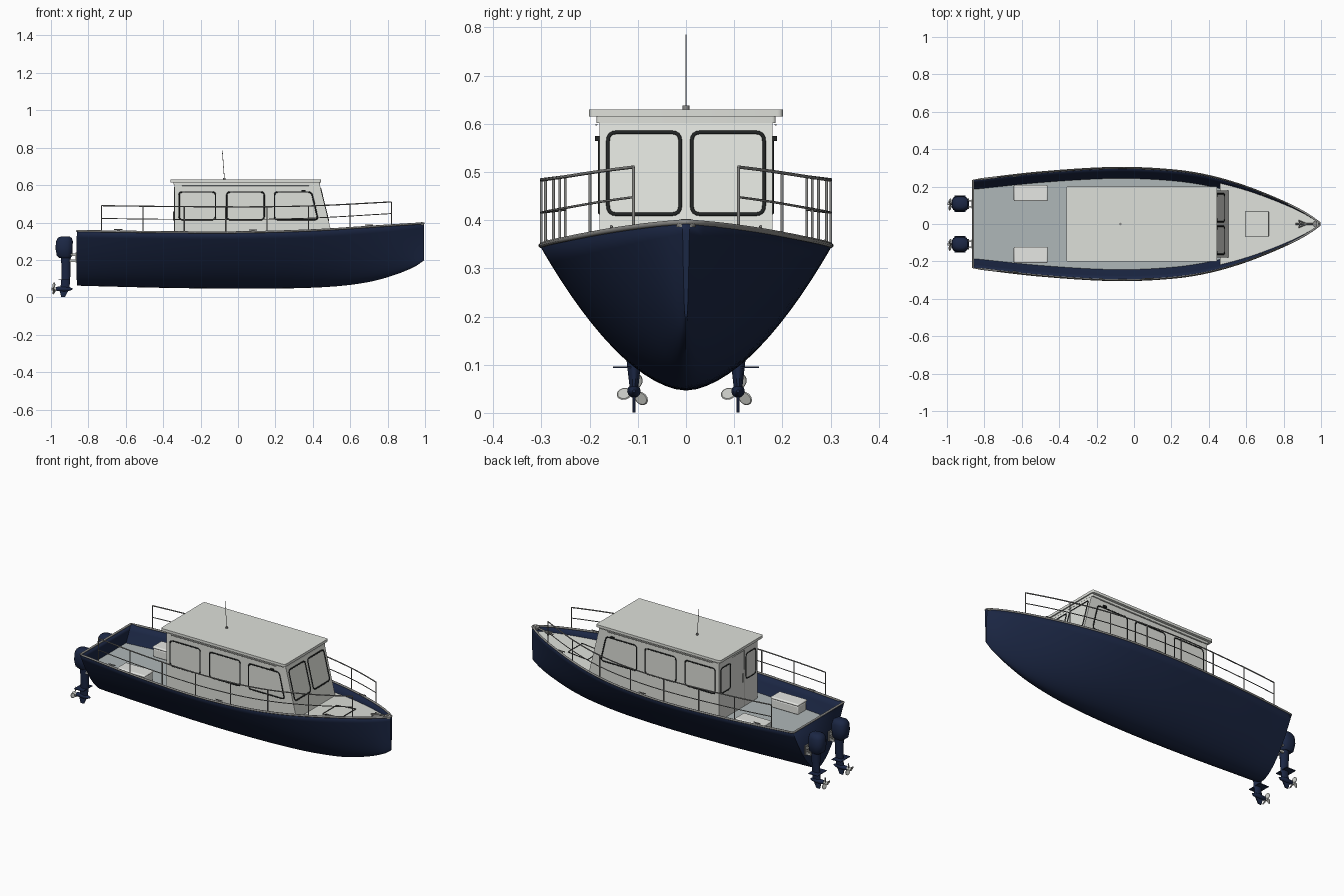
import bpy, bmesh, math
from mathutils import Vector, Matrix

if "Cube" in bpy.data.objects:
    bpy.data.objects.remove(bpy.data.objects["Cube"])


def material(name, rgb):
    m = bpy.data.materials.new(name)
    m.diffuse_color = (*rgb, 1)
    m.use_nodes = True
    m.node_tree.nodes["Principled BSDF"].inputs["Base Color"].default_value = m.diffuse_color
    return m


NAVY = material("navy", (0.011, 0.020, 0.058))
WHITE = material("off_white", (0.73, 0.745, 0.70))
BRIGHT = material("locker_white", (0.82, 0.83, 0.80))
DECK = material("deck_grey", (0.43, 0.475, 0.48))
METAL = material("rail_metal", (0.26, 0.26, 0.25))
BLACK = material("window_rubber", (0.015, 0.017, 0.017))
SILVER = material("silver", (0.55, 0.56, 0.53))


def mesh_object(name, verts, faces, mat, angle=40):
    bm = bmesh.new()
    vs = [bm.verts.new(v) for v in verts]
    for f in faces:
        bm.faces.new([vs[i] for i in f])
    bmesh.ops.remove_doubles(bm, verts=bm.verts, dist=1e-5)
    bmesh.ops.recalc_face_normals(bm, faces=bm.faces)
    me = bpy.data.meshes.new(name)
    bm.to_mesh(me)
    bm.free()
    me.materials.append(mat)
    me.polygons.foreach_set("use_smooth", [True] * len(me.polygons))
    me.set_sharp_from_angle(angle=math.radians(angle))
    ob = bpy.data.objects.new(name, me)
    bpy.context.collection.objects.link(ob)
    return ob


def loft(name, rings, mat, caps=True, closed=True, loop=False, angle=40):
    n, m = len(rings[0]), len(rings)
    faces = []
    for i in range(m if loop else m - 1):
        for j in range(n if closed else n - 1):
            a, b = i * n, ((i + 1) % m) * n
            faces.append((a + j, a + (j + 1) % n, b + (j + 1) % n, b + j))
    if caps and not loop:
        faces += [tuple(range(n)), tuple(range((m - 1) * n, m * n))]
    return mesh_object(name, [p for r in rings for p in r], faces, mat, angle)


def box(name, x0, x1, y0, y1, z0, z1, mat, bevel=0.0):
    ring = lambda z: [(x0, y0, z), (x1, y0, z), (x1, y1, z), (x0, y1, z)]
    ob = loft(name, [ring(z0), ring(z1)], mat)
    if bevel:
        b = ob.modifiers.new("bevel", "BEVEL")
        b.width, b.segments = bevel, 3
    return ob


def tube(name, pts, r, mat, closed=False, ref=None, sides=8):
    pts = [Vector(p) for p in pts]
    n, rings = len(pts), []
    for i, p in enumerate(pts):
        a = pts[i - 1] if closed or i else p
        b = pts[(i + 1) % n] if closed or i < n - 1 else p
        t = (b - a).normalized()
        up = Vector(ref) if ref else Vector((0, 0, 1)) if abs(t.z) < 0.8 else Vector((1, 0, 0))
        s = t.cross(up).normalized()
        u = s.cross(t)
        rings.append([p + r * (math.cos(k) * s + math.sin(k) * u)
                      for k in (math.tau * (j + 0.5) / sides for j in range(sides))])
    return loft(name, rings, mat, loop=closed, angle=50)


def curve(table):
    """Smooth interpolation through (x, value) pairs."""
    def f(x):
        i = max(k for k in range(len(table) - 1) if k == 0 or table[k][0] <= x)
        sl = lambda a: ((table[min(a + 1, len(table) - 1)][1] - table[max(a - 1, 0)][1]) /
                        (table[min(a + 1, len(table) - 1)][0] - table[max(a - 1, 0)][0]))
        (xa, va), (xb, vb) = table[i], table[i + 1]
        h = xb - xa
        t = (x - xa) / h
        return ((2*t**3 - 3*t**2 + 1) * va + (t**3 - 2*t**2 + t) * h * sl(i)
                + (3*t**2 - 2*t**3) * vb + (t**3 - t**2) * h * sl(i + 1))
    return f


# Hull lines
BOW = .993
beam = curve([(-.86, .235), (-.5, .276), (-.1, .3), (.2, .288), (.4, .257), (.6, .199), (.8, .118), (.92, .057), (BOW, .006)])
sheer = curve([(-.86, .355), (-.4, .349), (0, .348), (.4, .359), (.8, .384), (BOW, .396)])
keel = curve([(-.86, .065), (-.3, .052), (.2, .05), (.5, .06), (.7, .085), (.85, .127), (.95, .17), (BOW, .2)])
POW = 1.75


def width(x, z):
    return beam(x) * max(0, (z - keel(x)) / (sheer(x) - keel(x))) ** (1 / POW)


def span(a, b, n):
    return [a + (b - a) * i / n for i in range(n + 1)]


# Hull shell with transom
N = 14
sections = [[(x, beam(x) * u, keel(x) + (sheer(x) - keel(x)) * abs(u) ** POW)
             for u in span(-1, 1, 2 * N)] for x in span(-.86, BOW, 48)]
hull = loft("hull", sections, NAVY, closed=False)
s = hull.modifiers.new("thickness", "SOLIDIFY")
s.thickness, s.offset = 0.006, 0

# Gunwale cap around the sheer
edge = [(x, beam(x), sheer(x)) for x in span(-.86, BOW, 44)]
tube("gunwale", edge + [(x, -y, z) for x, y, z in reversed(edge)], .0058, METAL, closed=True, ref=(0, 0, 1))

# Cockpit sole and raised foredeck
SOLE = .262
fore = lambda x: sheer(x) - .045 + .015 * (x - .46) / .5


def deck(name, x0, x1, height, mat):
    rows = []
    for x in span(x0, x1, 24):
        w = width(x, height(x))
        rows.append([(x, -w, height(x)), (x, 0, height(x)), (x, w, height(x))])
    return loft(name, rows, mat, caps=False, closed=False)


deck("cockpit_sole", -.858, .465, lambda x: SOLE, DECK)
deck("foredeck", .46, .985, fore, WHITE)
w0, w1 = width(.46, SOLE), width(.46, fore(.46))
mesh_object("foredeck_step", [(.46, -w0, SOLE), (.46, w0, SOLE), (.46, w1, fore(.46)), (.46, -w1, fore(.46))],
            [(0, 1, 2, 3)], WHITE)

# Cabin with sloping windscreen
slope = lambda z: .434 + (.615 - z) * .245
AFT, HW = -.34, .18
loft("cabin", [[(AFT, -HW, z), (slope(z), -HW, z), (slope(z), HW, z), (AFT, HW, z)] for z in (SOLE, .615)], WHITE)


# Roof with rounded corners
def rounded(corners, r, steps=4):
    out, n = [], len(corners)
    for i in range(n):
        p, a, b = Vector(corners[i]), Vector(corners[i - 1]), Vector(corners[(i + 1) % n])
        s, e = p + (a - p).normalized() * r, p + (b - p).normalized() * r
        out += [s * (1 - t)**2 + p * 2 * t * (1 - t) + e * t * t for t in span(0, 1, steps)]
    return out


def rect(a, b, c, d):
    return [(a, c), (b, c), (b, d), (a, d)]


def slab(name, outline, z0, z1, mat):
    return loft(name, [[(p.x, p.y, z) for p in outline] for z in (z0, z1)], mat)


slab("roof", rounded(rect(-.362, .445, -.201, .201), .012), .615, .63, WHITE)
slab("roof_trim", rounded(rect(-.346, .438, -.186, .186), .008), .602, .616, WHITE)


# Window frames, mostly sunk into the walls
def frame(name, corners, place, ref, r=.004):
    tube(name, [place(p.x, p.y) for p in rounded(corners, .018)], r, BLACK, closed=True, ref=ref, sides=8)


for s in (-1, 1):
    wall = lambda u, v: (u, s * (HW - .0015), v)
    for k, (a, b) in enumerate(((-.315, -.12), (-.06, .14))):
        frame(f"side_window_{k}", rect(a, b, .415, .563), wall, (0, 1, 0))
    frame("side_window_front", [(.195, .415), (.428, .415), (.393, .563), (.195, .563)], wall, (0, 1, 0))
    frame("windscreen_frame", rect(s * .012, s * .162, .412, .582), lambda u, v: (slope(v) - .001, u, v), (1, 0, .245))
    frame("aft_window", rect(s * .072, s * .162, .415, .563), lambda u, v: (AFT + .0015, u, v), (1, 0, 0))
    # Navigation lights and grab rails
    box("side_light", .34, .36, s * .18, s * .189, .564, .575, BLACK)
    tube("grab_rail", [(-.3, s * .186, .598), (.38, s * .186, .598)], .0022, SILVER)

# Aft door with handle
tube("door_frame", [(AFT, -.055, SOLE), (AFT, -.055, .59), (AFT, .055, .59), (AFT, .055, SOLE)],
     .0015, METAL, ref=(1, 0, 0), sides=6)
tube("door_handle", [(AFT - .004, -.038, .41), (AFT - .004, -.038, .46)], .003, METAL)

# Antenna
tube("antenna_base", [(-.073, 0, .629), (-.073, 0, .638)], .007, METAL, sides=12)
tube("antenna_whip", [(-.073, 0, .636), (-.084, 0, .785)], .0015, METAL, sides=6)

# Guard rails, posts and cleats
lift = lambda x: .137 - .012 * max(0, min(1, (x + .1) / .9))
for s in (-1, 1):
    for name, k in (("top_rail", 1), ("mid_rail", .5)):
        tube(name, [(x, s * beam(x), sheer(x) + lift(x) * k) for x in span(-.73, .82, 32)], .0034 if k == 1 else .0025, METAL)
    for x in span(-.73, .82, 7):
        tube("rail_post", [(x, s * beam(x), sheer(x)), (x, s * beam(x), sheer(x) + lift(x))], .0032, METAL)
    for x in (-.64, .08, .7):
        y = s * (beam(x) - .006)
        tube("cleat", [(x - .022, y, sheer(x) + .01), (x + .022, y, sheer(x) + .01)], .0028, METAL)
        box("cleat_foot", x - .008, x + .008, y - .003, y + .003, sheer(x), sheer(x) + .01, METAL)
    # Cockpit lockers
    ya, yb = sorted((s * .125, s * .205))
    box("locker", -.64, -.465, ya, yb, SOLE, .312, BRIGHT, .006)
    box("locker_lid", -.643, -.462, ya - .003, yb + .003, .312, .325, BRIGHT, .006)

# Foredeck hatch outline
tube("hatch_seal", [(p.x, p.y, fore(p.x) + .001) for p in rounded(rect(.595, .72, -.066, .066), .004)],
     .0022, BLACK, closed=True, ref=(0, 0, 1), sides=6)

# Anchor and bow roller
tube("anchor_shank", [(.865, 0, .378), (.985, 0, .397)], .005, METAL)
tube("anchor_stock", [(.885, -.022, .38), (.885, .022, .38)], .004, METAL)
for s in (-1, 1):
    tube("anchor_fluke", [(.925, 0, .387), (.88, s * .018, .382)], .004, METAL)
tube("bow_plate", [(.976, 0, .386), (.976, 0, .398)], .02, METAL, sides=16)
tube("bow_roller", [(.982, -.01, .397), (.982, .01, .397)], .006, SILVER, sides=12)


# Twin outboard motors
def oval(x, y, z, rx, ry, n=12, p=.75):
    c = lambda v: math.copysign(abs(v) ** p, v)
    return [(x + rx * c(math.cos(t)), y + ry * c(math.sin(t)), z)
            for t in (math.tau * (k + .5) / n for k in range(n))]


for y in (-.108, .108):
    loft("motor_cowl", [oval(x, y, z, rx, ry) for x, z, rx, ry in (
        (-.925, .21, .030, .026), (-.928, .222, .042, .037), (-.93, .262, .047, .043),
        (-.928, .3, .046, .040), (-.926, .318, .038, .032), (-.924, .326, .022, .018))], NAVY)
    loft("motor_leg", [oval(x, y, z, rx, ry, p=1) for x, z, rx, ry in (
        (-.92, .215, .027, .024), (-.92, .16, .025, .021), (-.92, .11, .024, .016), (-.925, .05, .025, .009))], NAVY)
    box("cavitation_plate", -.96, -.9, y - .044, y + .044, .093, .096, NAVY)
    loft("gear_case", [[(x, y + r * math.cos(t), .045 + r * math.sin(t))
                        for t in (math.tau * k / 12 for k in range(12))]
                       for x, r in ((-.885, .003), (-.9, .010), (-.925, .014), (-.965, .012), (-.972, .009))], NAVY)
    loft("skeg", [[(x0, y - .003, z), (x1, y - .003, z), (x1, y + .003, z), (x0, y + .003, z)]
                  for x0, x1, z in ((-.955, -.905, .04), (-.945, -.925, .001))], NAVY)
    # Transom bracket
    for dy in (-.016, .016):
        for z in (.195, .228):
            box("bracket_arm", -.9, -.86, y + dy - .005, y + dy + .005, z - .006, z + .006, SILVER)
    box("bracket_plate", -.87, -.862, y - .024, y + .024, .185, .24, METAL)
    tube("tilt_pin", [(-.889, y - .028, .228), (-.889, y + .028, .228)], .006, METAL)
    # Propeller
    tube("propeller_hub", [(-.97, y, .045), (-.998, y, .045)], .008, SILVER, sides=12)
    for k in range(3):
        turn = (Matrix.Translation((-.984, y, .045)) @ Matrix.Rotation(math.tau * k / 3 - .26, 4, 'X')
                @ Matrix.Rotation(.5, 4, 'Z'))
        rings = [[turn @ Vector((d, .014 * h * math.cos(t), .021 + .016 * h * math.sin(t)))
                  for t in (math.tau * j / 12 for j in range(12))]
                 for d, h in ((-.002, .85), (0, 1), (.002, .85))]
        loft("propeller_blade", rings, SILVER)
